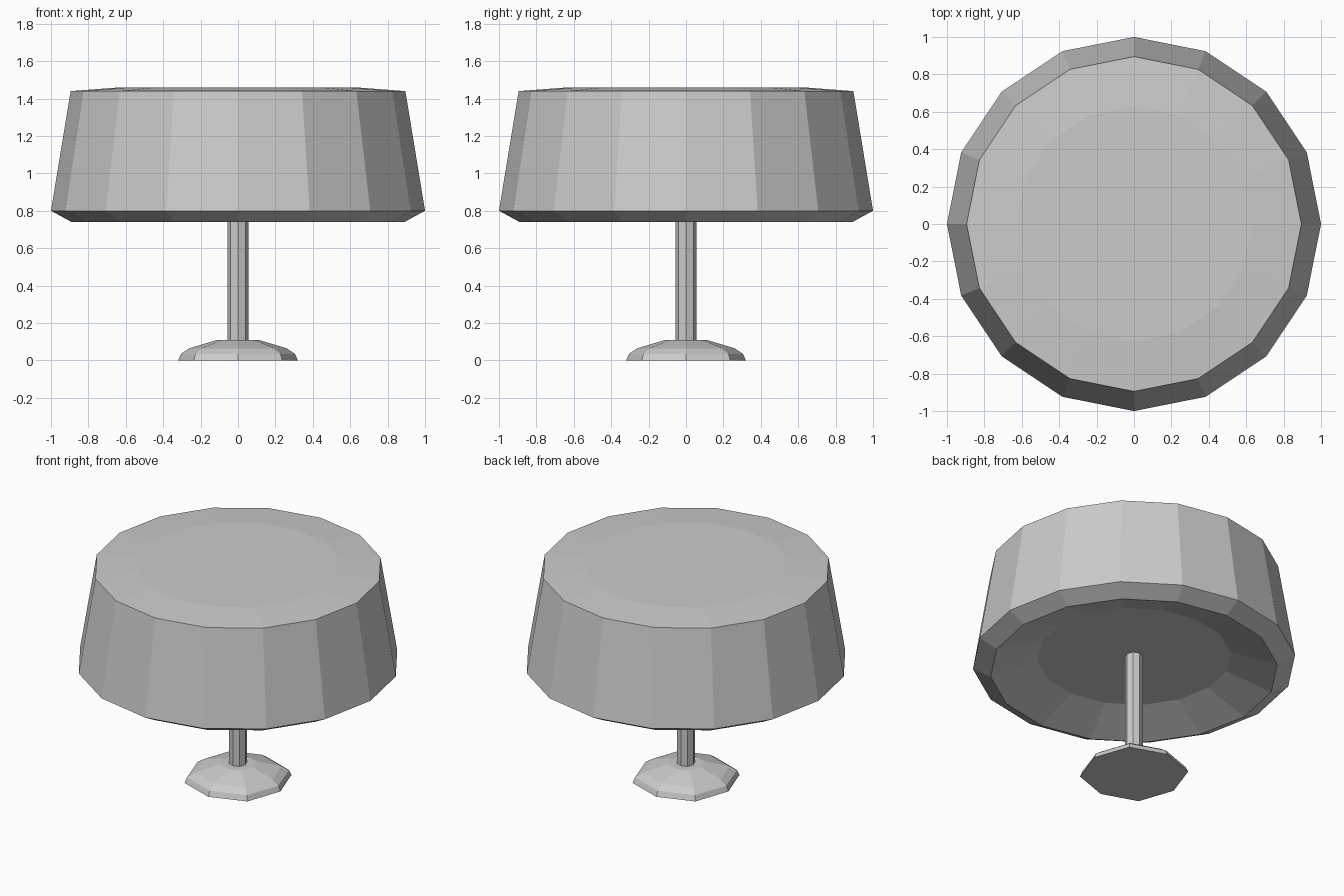
import bpy, bmesh, math

if "Cube" in bpy.data.objects:
    bpy.data.objects.remove(bpy.data.objects["Cube"])


def turned(name, profile, sides, diagonal=1.0):
    """Closed low-poly turned solid from (radius, z) rings; odd corners scaled by diagonal."""
    bm = bmesh.new()
    rings = []
    for r, z in profile:
        ring = []
        for i in range(sides):
            a = 2 * math.pi * i / sides
            k = r * (diagonal if i % 2 else 1.0)
            ring.append(bm.verts.new((k * math.cos(a), k * math.sin(a), z)))
        rings.append(ring)
    for low, high in zip(rings, rings[1:]):
        for i in range(sides):
            j = (i + 1) % sides
            bm.faces.new((low[i], low[j], high[j], high[i]))
    bm.faces.new(rings[0][::-1])
    bm.faces.new(rings[-1])
    bmesh.ops.recalc_face_normals(bm, faces=bm.faces)
    mesh = bpy.data.meshes.new(name)
    bm.to_mesh(mesh)
    bm.free()
    obj = bpy.data.objects.new(name, mesh)
    bpy.context.collection.objects.link(obj)
    return obj


# Rounded octagonal foot
turned("base", [(0.32, 0), (0.305, 0.035), (0.26, 0.065), (0.11, 0.11)], 8, 1.05)

# Straight octagonal post, reaching the recessed underside of the shade
turned("stem", [(0.055, 0.10), (0.055, 0.845)], 8)

# Tapered shade: recessed underside, chamfered lower rim, slightly domed top
turned("shade", [(0.60, 0.84), (0.89, 0.74), (1.0, 0.80),
                 (0.895, 1.44), (0.63, 1.46)], 16)
